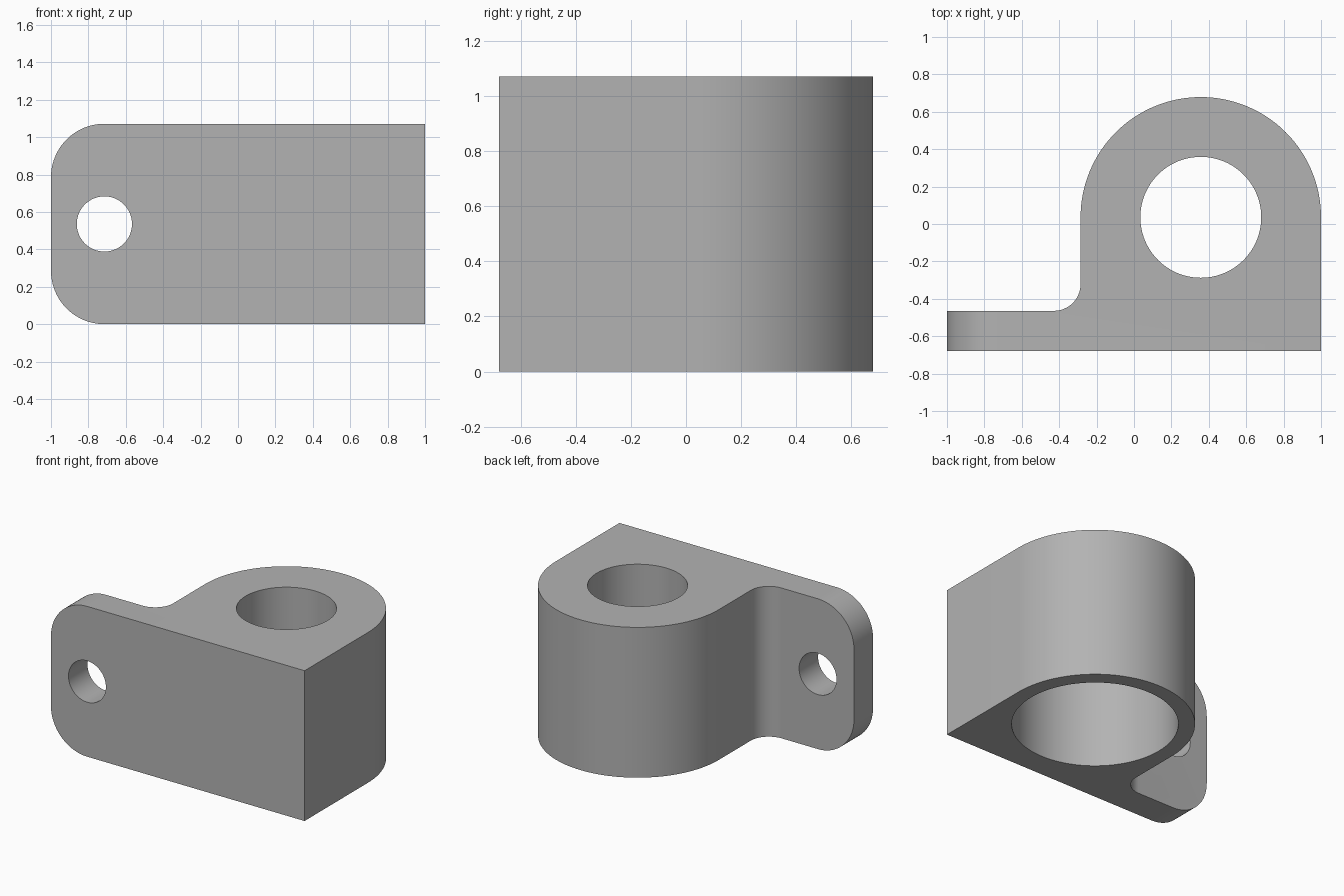
import bpy, bmesh
from math import sin, cos, radians
from mathutils import Matrix

if "Cube" in bpy.data.objects:
    bpy.data.objects.remove(bpy.data.objects["Cube"], do_unlink=True)

U = 2 / 56                      # one drawing unit
HEIGHT, FRONT = 30 * U, -19 * U
CX, CY, R = 10 * U, U, 18 * U   # boss centre and radius
FLANGE_BACK, FILLET = FRONT + 6 * U, 4 * U
CORNER = 8 * U


def arc(x, y, r, start, end, steps):
    angles = [radians(start + (end - start) * i / steps) for i in range(steps + 1)]
    return [(x + r * cos(a), y + r * sin(a)) for a in angles]


def cutter(name, r, depth, matrix):
    bm = bmesh.new()
    bmesh.ops.create_cone(bm, cap_ends=True, segments=96, radius1=r, radius2=r,
                          depth=depth, matrix=matrix)
    mesh = bpy.data.meshes.new(name)
    bm.to_mesh(mesh)
    bm.free()
    ob = bpy.data.objects.new(name, mesh)
    bpy.context.collection.objects.link(ob)
    ob.hide_render = True
    return ob


# Plan outline: flat front, round boss, filleted flange
outline = [(-1, FRONT), (1, FRONT)]
outline += arc(CX, CY, R, 0, 180, 64)
outline += arc(CX - R - FILLET, FLANGE_BACK + FILLET, FILLET, 0, -90, 16)
outline += [(-1, FLANGE_BACK)]

bm = bmesh.new()
base = bm.faces.new([bm.verts.new((x, y, 0)) for x, y in outline])
top = bmesh.ops.extrude_face_region(bm, geom=[base])["geom"]
bmesh.ops.translate(bm, vec=(0, 0, HEIGHT),
                    verts=[v for v in top if isinstance(v, bmesh.types.BMVert)])
bmesh.ops.recalc_face_normals(bm, faces=bm.faces)

# Rounded corners at the flange end
ends = [e for e in bm.edges
        if all(v.co.x < -0.999 for v in e.verts)
        and abs(e.verts[0].co.z - e.verts[1].co.z) < 0.001]
bmesh.ops.bevel(bm, geom=ends, offset=CORNER, offset_type='OFFSET',
                segments=20, profile=0.5, affect='EDGES')
mesh = bpy.data.meshes.new("bracket")
bm.to_mesh(mesh)
bm.free()
bracket = bpy.data.objects.new("bracket", mesh)
bpy.context.collection.objects.link(bracket)

# Through bore, wider counterbore from below, flange bolt hole
CB = 20 * U
cutters = [
    cutter("bore_cutter", 9.05 * U, 3, Matrix.Translation((CX, CY, HEIGHT / 2))),
    cutter("counterbore_cutter", 15 * U, 2 * CB, Matrix.Translation((CX, CY, 0))),
    cutter("bolt_hole_cutter", 4.13 * U, 1,
           Matrix.Translation((-1 + CORNER, FRONT, HEIGHT / 2))
           @ Matrix.Rotation(radians(90), 4, 'X')),
]
bpy.context.view_layer.objects.active = bracket
bracket.select_set(True)
for c in cutters:
    mod = bracket.modifiers.new(c.name, 'BOOLEAN')
    mod.object, mod.operation, mod.solver = c, 'DIFFERENCE', 'EXACT'
    bpy.ops.object.modifier_apply(modifier=mod.name)
for c in cutters:
    bpy.data.objects.remove(c, do_unlink=True)

# Plain grey metal
GREY = (0.45, 0.45, 0.45, 1)
mat = bpy.data.materials.new("grey_metal")
mat.use_nodes = True
mat.diffuse_color = GREY
mat.node_tree.nodes["Principled BSDF"].inputs["Base Color"].default_value = GREY
bracket.data.materials.clear()
bracket.data.materials.append(mat)
bpy.ops.object.shade_smooth_by_angle(angle=radians(30))
